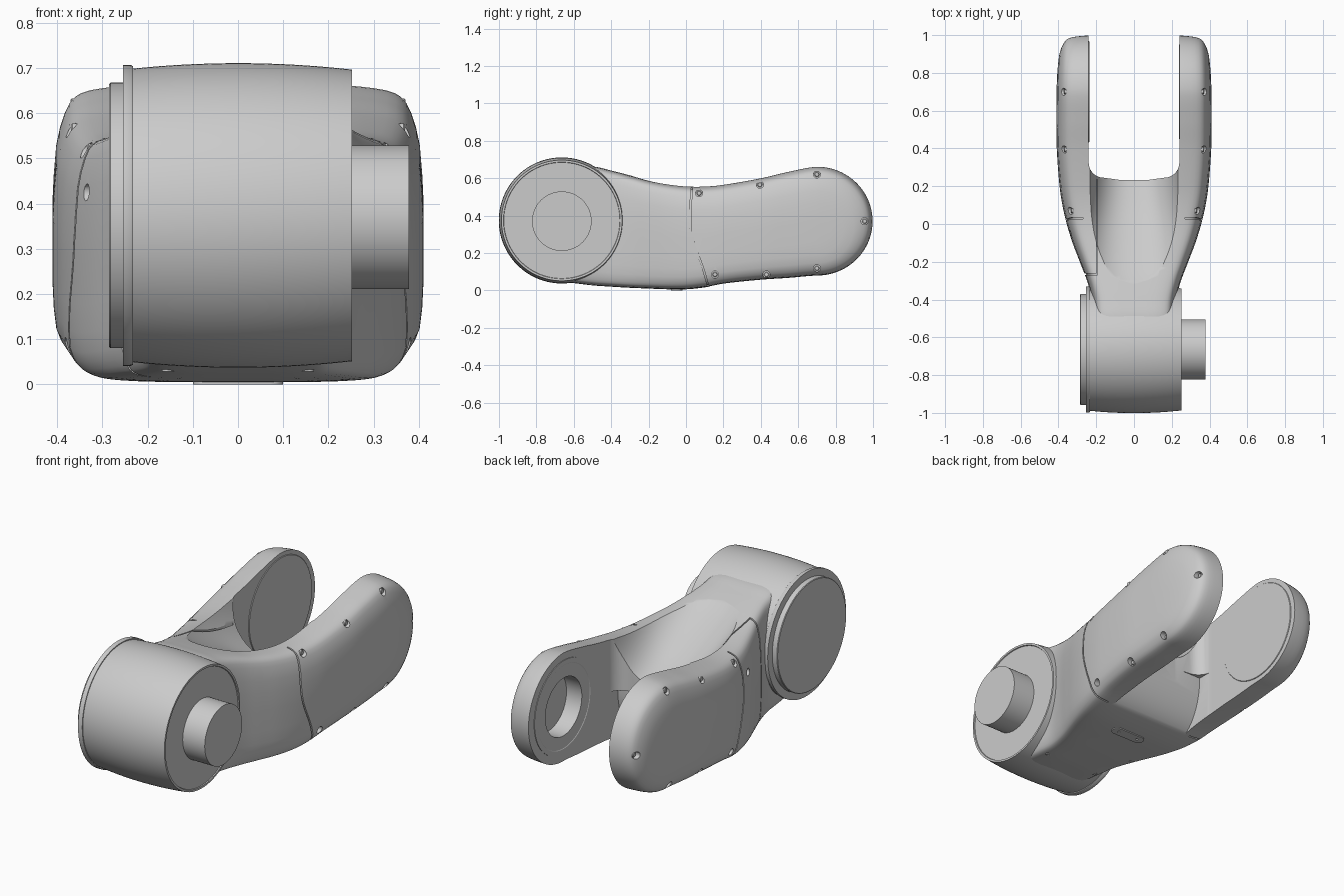
import bpy, bmesh, math

if "Cube" in bpy.data.objects:
    bpy.data.objects.remove(bpy.data.objects["Cube"])

BARREL = (-0.664, 0.374)      # y, z of the big joint axis
FORK = (0.70, 0.371)          # y, z of the fork joint axis


def add_loft(bm, rings, caps=True):
    """Skin closed rings of equal point count."""
    vs = [[bm.verts.new(p) for p in r] for r in rings]
    n = len(vs[0])
    for a, b in zip(vs, vs[1:]):
        for i in range(n):
            bm.faces.new((a[i], a[(i + 1) % n], b[(i + 1) % n], b[i]))
    if caps:
        bm.faces.new(vs[0])
        bm.faces.new(vs[-1][::-1])


def make(name, lofts, caps=True):
    bm = bmesh.new()
    for rings in lofts:
        add_loft(bm, rings, caps)
    bmesh.ops.remove_doubles(bm, verts=bm.verts, dist=1e-5)
    bmesh.ops.recalc_face_normals(bm, faces=bm.faces)
    me = bpy.data.meshes.new(name)
    bm.to_mesh(me)
    bm.free()
    ob = bpy.data.objects.new(name, me)
    bpy.context.collection.objects.link(ob)
    return ob


def lathe(profile, c, axis='x', n=96):
    """profile: (position along axis, radius); c: centre in the other two axes."""
    rings = []
    for a, r in profile:
        ring = []
        for i in range(n):
            t = 2 * math.pi * i / n
            u, v = c[0] + r * math.cos(t), c[1] + r * math.sin(t)
            ring.append((a, u, v) if axis == 'x' else (u, v, a))
        rings.append(ring)
    return rings


def prism(outline, axis, a, b):
    f = (lambda p, h: (h, p[0], p[1])) if axis == 'x' else (lambda p, h: (p[0], p[1], h))
    return [[f(p, h) for p in outline] for h in (a, b)]


def spline(rows, y):
    """Smooth interpolation of table rows keyed by their first column."""
    y = min(max(y, rows[0][0]), rows[-1][0])
    i = next(k for k in range(len(rows) - 1) if y <= rows[k + 1][0])
    p, q = rows[i], rows[i + 1]
    o, r = rows[max(i - 1, 0)], rows[min(i + 2, len(rows) - 1)]
    h = q[0] - p[0]
    t = (y - p[0]) / h
    res = []
    for k in range(1, len(p)):
        m0 = (q[k] - o[k]) / (q[0] - o[0]) * h
        m1 = (r[k] - p[k]) / (r[0] - p[0]) * h
        res.append((2*t**3 - 3*t*t + 1) * p[k] + (t**3 - 2*t*t + t) * m0
                   + (3*t*t - 2*t**3) * q[k] + (t**3 - t*t) * m1)
    return res


def cut(ob, cutters):
    bpy.context.view_layer.objects.active = ob
    for c in cutters:
        c.hide_render = True
        m = ob.modifiers.new('cut', 'BOOLEAN')
        m.operation, m.solver, m.object = 'DIFFERENCE', 'EXACT', c
        bpy.ops.object.modifier_apply(modifier=m.name)


def remove(obs):
    for o in obs:
        bpy.data.objects.remove(o)


# Link shape: y, top z, bottom z, half width
SHAPE = [(-.66, .650, .047, .212), (-.5, .662, .027, .215), (-.4, .641, .020, .222),
         (-.3, .615, .014, .249), (-.2, .588, .010, .287), (-.1, .570, .006, .325),
         (0, .559, .006, .356), (.1, .558, .016, .379), (.2, .567, .035, .394),
         (.4, .602, .056, .409), (.55, .637, .066, .411), (.7, .664, .078, .41),
         (1.0, .664, .078, .40)]
# Edge rounding: fraction of half width, scale of side outline
ROUND = [(0, 1), (.3, 1), (.5, .997), (.65, .985), (.74, .97), (.8, .955), (.85, .932), (.885, .90),
         (.91, .86), (.935, .785), (.96, .68), (.98, .55), (.993, .33), (1, .12), (1, 0)]


def link_rings(inset):
    ys = [-.66 + 1.36 * i / 60 for i in range(61)]
    top, bot = [], []
    for y in ys:
        t, b, _ = spline(SHAPE, y)
        mid = (y, (t + b) / 2)
        top.append(((y, t - inset), mid, 1))
        bot.append(((y, b + inset), mid, .45))     # tighter corner below
    arc = []
    for i in range(1, 48):
        a = math.pi / 2 - math.pi * i / 48
        arc.append(((FORK[0] + (.30 - inset) * math.cos(a),
                     FORK[1] + (.293 - inset) * math.sin(a)), FORK, .725 + .275 * math.sin(a)))
    loop = top + arc + bot[::-1]
    layers = [(-t, s) for t, s in ROUND[:0:-1]] + ROUND
    rings = []
    for t, s in layers:
        ring = []
        for p, c, e in loop:
            k = s ** e
            y, z = c[0] + (p[0] - c[0]) * k, c[1] + (p[1] - c[1]) * k
            ring.append((t * (spline(SHAPE, y)[2] - inset), y, z))
        rings.append(ring)
    return rings


def fork_cutters(g):
    """Slot between the arms, scooped saddle and rounded underside, enlarged by g."""
    w, y0, r = .24 + g, .245 - g, .08
    half = [(w, 1.2)] + [(w - r + r * math.cos(a), y0 + r - r * math.sin(a))
                         for a in [math.pi / 2 * i / 10 for i in range(11)]]
    half += [(.08, y0 - .011)]
    slot = make('slot_cutter', [prism(half + [(-x, y) for x, y in half[::-1]], 'z', -.2, 1.2)])
    saddle = [(-.36, .66, .2), (-.28, .597, .27), (-.2, .548, .29), (-.05, .47, .298),
              (.1, .40, .285), (.3, .33, .262)]
    rings = []
    for j in range(31):
        y = -.36 + .66 * j / 30
        zf, h = spline(saddle, y)
        ring = []
        for i in range(61):
            a = math.pi * i / 60
            c, s = math.cos(a), max(math.sin(a), 0)
            ring.append((math.copysign(abs(c) ** .83, c) * (h + g), y, .9 - (.9 - zf + g) * s ** .83))
        rings.append(ring)
    under = [(.06 - g + .18 * math.sin(a), .30 + g - .30 * math.cos(a))
             for a in [math.pi / 2 * i / 14 for i in range(15)]]
    under += [(.32, .30 + g), (.32, -.1), (.06 - g, -.1)]
    return [slot, make('saddle_cutter', [rings]),
            make('underside_cutter', [prism(under, 'x', -.239 - g, .239 + g)])]


# Screw pockets on both arms, plus a port on the left flank
SCREWS = [(.07, .52), (.395, .565), (.70, .62), (.955, .37), (.70, .118), (.43, .085), (.155, .085)]
pockets, heads = [], []
for sx in (-1, 1):
    for y, z in SCREWS + ([(-.05, .425)] if sx < 0 else []):
        x = spline(SHAPE, y)[2] - (.05 if z != .425 else .03)
        pockets.append(lathe([(sx * x, .019), (sx * .5, .019)], (y, z), n=20))
        heads.append(lathe([(sx * (x - .01), .013), (sx * (x + .008), .013), (sx * (x + .011), .010)],
                           (y, z), n=20))
pocket_cut = make('pocket_cutter', pockets)
bore_cut = make('bore_cutter', [lathe([(.2, .155), (.33, .155)], FORK)])

# Cover seams
zs = [.62 * (1 - i / 16) for i in range(17)]
seam_y = [(0, .125), (.12, .09), (.29, .03), (.42, .022), (.52, .03), (.62, .035)]
edge = [(spline(seam_y, z)[0] - .004, z) for z in zs]
seam = edge + [(y + .008, z) for y, z in edge[::-1]]
seams = make('seam_cutter', [prism(seam, 'x', .27, .5), prism(seam, 'x', -.27, -.5)])
left_seam = make('left_seam_cutter', [
    prism([(-.192, -.262), (-.192, -.27), (-.45, -.27), (-.45, -.262)], 'z', -.1, .9)])
top_seam = make('top_seam_cutter', [
    prism([(-.192, -.27), (-.192, .235), (-.198, .235), (-.198, -.27)], 'z', .35, .9)])

# Fork link shell, with a slightly smaller core showing at the bottom of the seams
link = make('fork_link', [link_rings(0)], caps=False)
core = make('fork_core', [link_rings(.008)], caps=False)
c1, c2 = fork_cutters(0), fork_cutters(.008)
cut(link, c1 + [bore_cut, pocket_cut, seams, left_seam, top_seam])
cut(core, c2 + [bore_cut, pocket_cut])
remove(c1 + c2 + [bore_cut, pocket_cut, seams, left_seam, top_seam])

make('cover_screws', heads)

# Crowned joint barrel with a rim on its right end
crown = [(-.237 + .489 * i / 24) for i in range(25)]
make('joint_barrel', [lathe([(x, .337 - .014 * (x / .25) ** 2) for x in crown]
                            + [(.252, .312), (.247, .310)], BARREL, n=128)])
# Left flange and end cap
make('barrel_flange', [lathe([(-.232, .330), (-.237, .333), (-.255, .333), (-.255, .30)], BARREL, n=128)])
make('barrel_end_cap', [lathe([(-.25, .294), (-.282, .294), (-.285, .291)], BARREL, n=128)])
# Output shaft
make('output_shaft', [lathe([(.2, .159), (.378, .159)], (BARREL[0], .37))])

# Fork joint faces: solid disc on the left, bearing ring on the right
make('fork_disc', [lathe([(-.26, .268), (-.238, .268), (-.236, .266)], FORK)])
make('bearing_ring', [lathe([(.26, .25), (.237, .25), (.237, .225), (.239, .222), (.239, .155),
                             (.30, .155), (.30, .25), (.26, .25)], FORK)], caps=False)

# Underside: oblong service plate and panel screws
oblong = []
for sx, a0 in ((1, -90), (-1, 90)):
    for i in range(13):
        a = math.radians(a0 + 15 * i)
        oblong.append((sx * .07 + .03 * math.cos(a), -.05 + .03 * math.sin(a)))
plate = make('service_plate', [prism(oblong, 'z', 0, .03)])
holes = make('hole_cutter', [lathe([(-.05, .007), (.015, .007)], (x, -.05), 'z', 16) for x in (-.06, .06)])
cut(plate, [holes])
remove([holes])
make('panel_screws', [lathe([(z + .03, .013), (z, .013), (z, .006), (z + .005, .006)], (x, y), 'z', 20)
                      for x in (-.155, .155) for y, z in ((-.5, .029), (-.15, .009))])

# Smooth shading with crisp edges
for ob in bpy.context.scene.objects:
    bpy.ops.object.select_all(action='DESELECT')
    ob.select_set(True)
    bpy.context.view_layer.objects.active = ob
    bpy.ops.object.shade_smooth_by_angle(angle=math.radians(32))
